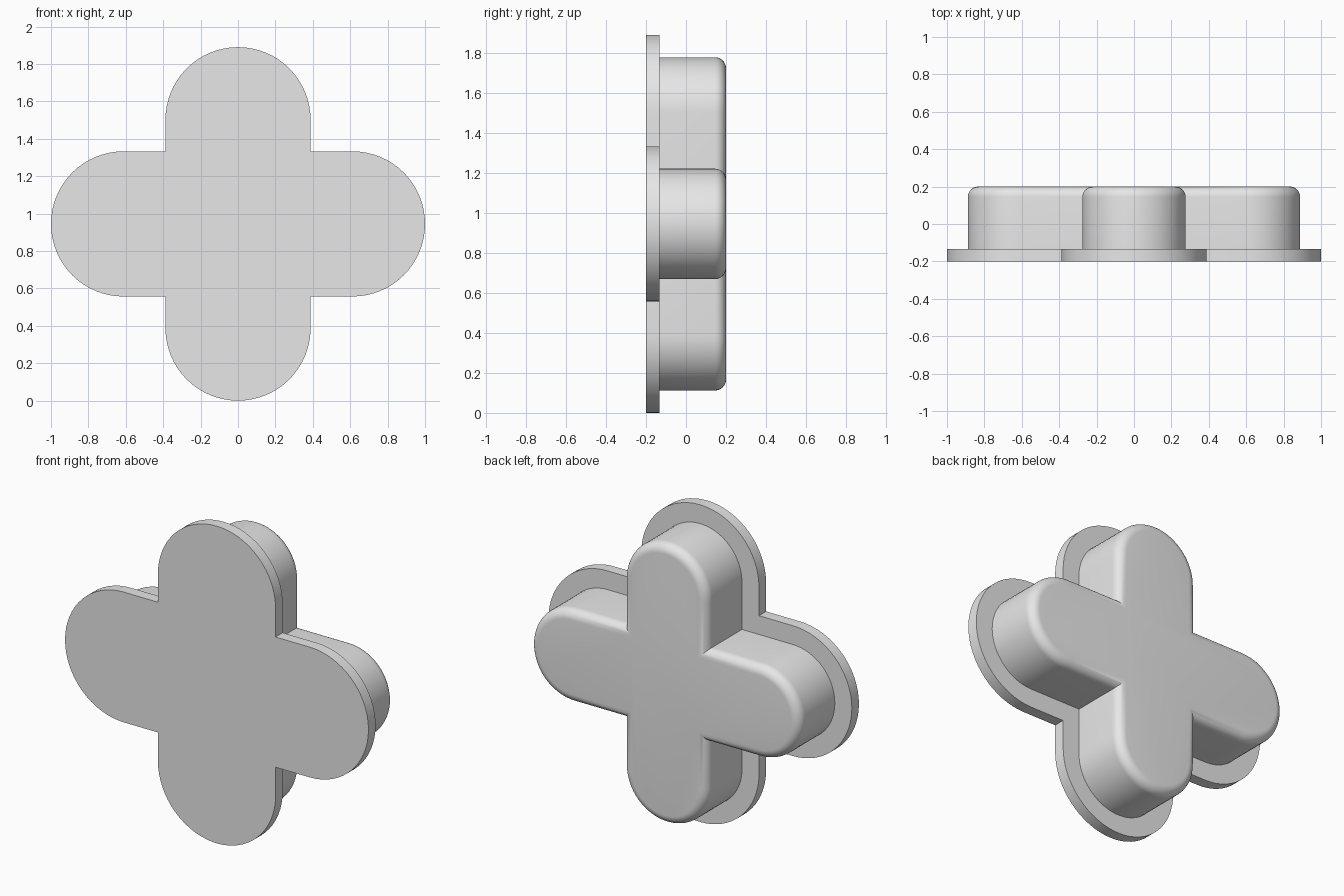
import bpy
import bmesh
from math import sin, cos, pi, radians
from mathutils import Vector

cube = bpy.data.objects.get("Cube")
if cube:
    bpy.data.objects.remove(cube, do_unlink=True)

ARM_X, ARM_Z = 0.612, 0.557      # centres of the rounded arm ends
PLATE_R, BODY_R = 0.388, 0.276   # half widths of the arms
MID_Z = ARM_Z + PLATE_R
FRONT, STEP, BACK = -0.2, -0.133, 0.2
FILLET = 0.055
ARC_STEPS, FILLET_STEPS = 32, 8

grey = bpy.data.materials.new("plain_grey")
grey.use_nodes = True
grey.diffuse_color = (0.8, 0.8, 0.8, 1)
grey.node_tree.nodes["Principled BSDF"].inputs["Base Color"].default_value = (0.8, 0.8, 0.8, 1)


def cross_outline(r, y):
    """Four round-ended arms joined at sharp inner corners."""
    points = []
    for k in range(4):
        a = k * pi / 2
        reach = ARM_Z if k % 2 else ARM_X
        for i in range(ARC_STEPS + 1):
            t = a - pi / 2 + pi * i / ARC_STEPS
            points.append(Vector((reach * cos(a) + r * cos(t), y,
                                  MID_Z + reach * sin(a) + r * sin(t))))
        # inner corner between this arm and the next
        d = a + pi / 4
        points.append(Vector((r * 2 ** 0.5 * cos(d), y, MID_Z + r * 2 ** 0.5 * sin(d))))
    return points


def loft(name, sections):
    """Skin a closed solid through (radius, depth) cross sections."""
    bm = bmesh.new()
    rings = [[bm.verts.new(p) for p in cross_outline(r, y)] for r, y in sections]
    n = len(rings[0])
    for lower, upper in zip(rings, rings[1:]):
        for i in range(n):
            j = (i + 1) % n
            bm.faces.new((lower[i], lower[j], upper[j], upper[i]))
    bm.faces.new(rings[0])
    bm.faces.new(rings[-1])
    bmesh.ops.recalc_face_normals(bm, faces=bm.faces)
    mesh = bpy.data.meshes.new(name)
    bm.to_mesh(mesh)
    bm.free()
    mesh.materials.append(grey)
    obj = bpy.data.objects.new(name, mesh)
    bpy.context.collection.objects.link(obj)
    bpy.ops.object.select_all(action="DESELECT")
    obj.select_set(True)
    bpy.context.view_layer.objects.active = obj
    bpy.ops.object.shade_smooth_by_angle(angle=radians(30))
    return obj


# Flat flange at the front
loft("front_flange", [(PLATE_R, FRONT), (PLATE_R, STEP)])

# Raised body with a rounded rim at the back
rim = []
for i in range(FILLET_STEPS + 1):
    t = pi / 2 * i / FILLET_STEPS
    rim.append((BODY_R - FILLET * (1 - cos(t)), BACK - FILLET * (1 - sin(t))))
loft("raised_body", [(BODY_R, STEP)] + rim)
